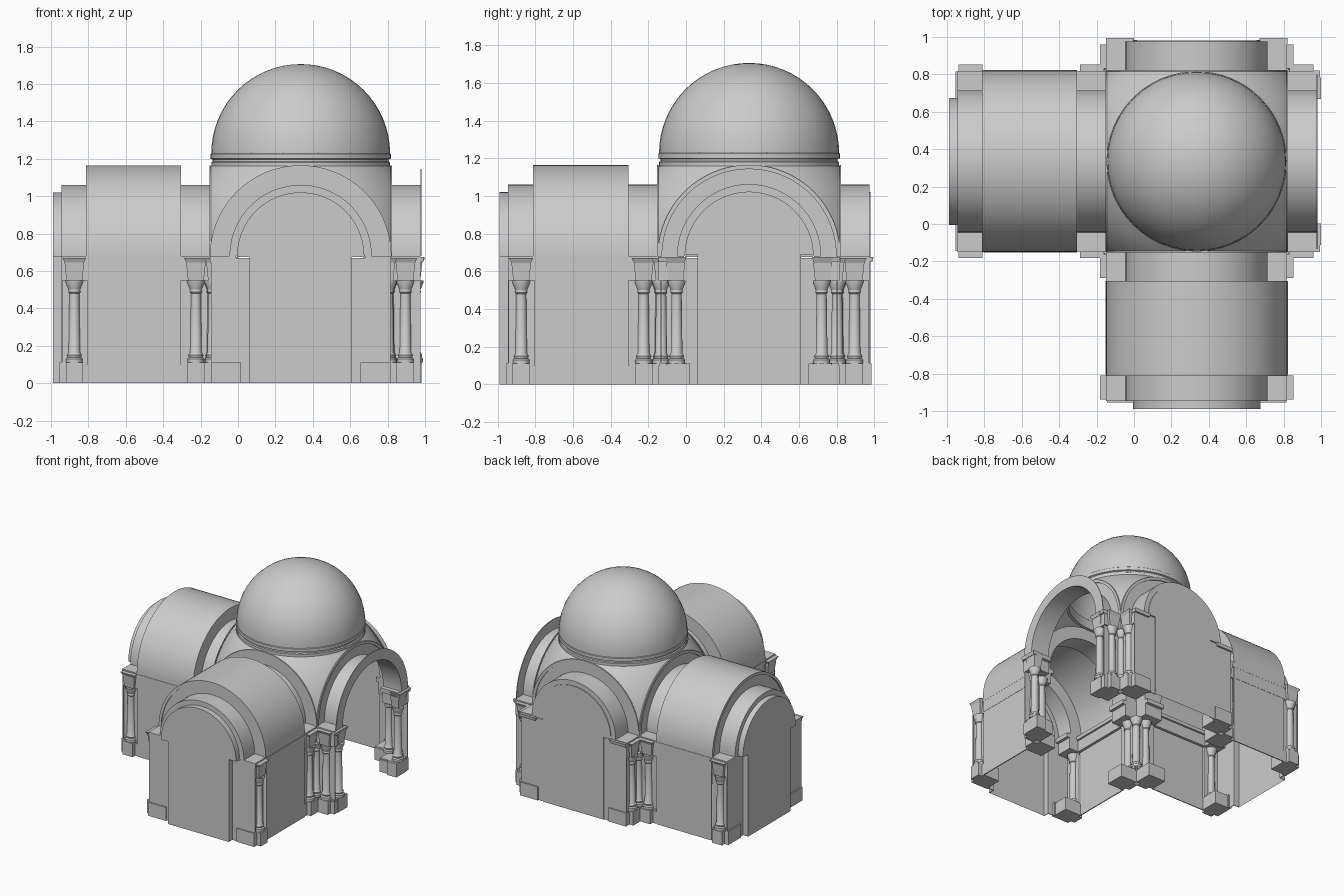
import bpy, bmesh, math
from mathutils import Matrix, Vector

cube = bpy.data.objects.get("Cube")
if cube:
    bpy.data.objects.remove(cube)

C = 0.335        # crossing centre in x and y
SPRING = 0.68    # springing height of all arches
R = 0.48         # half width of the crossing

stone = bpy.data.materials.new("grey_stone")
stone.use_nodes = True
stone.diffuse_color = (0.6, 0.6, 0.6, 1)
stone.node_tree.nodes["Principled BSDF"].inputs["Base Color"].default_value = (0.6, 0.6, 0.6, 1)


def finish(bm, name, turn=0, recalc=True):
    """Turn a bmesh into a shaded object around the crossing centre."""
    if recalc:
        bmesh.ops.recalc_face_normals(bm, faces=bm.faces)
    mesh = bpy.data.meshes.new(name)
    bm.to_mesh(mesh)
    bm.free()
    mesh.materials.append(stone)
    obj = bpy.data.objects.new(name, mesh)
    bpy.context.collection.objects.link(obj)
    obj.location = (C, C, 0)
    obj.rotation_euler.z = math.radians(turn)
    bpy.ops.object.select_all(action='DESELECT')
    obj.select_set(True)
    bpy.context.view_layer.objects.active = obj
    bpy.ops.object.shade_smooth_by_angle(angle=math.radians(30))
    return obj


def box(bm, u0, u1, v0, v1, z0, z1, flare=0.0):
    """A block on both sides of an arm; flare widens its top."""
    for side in (1, -1):
        verts = bmesh.ops.create_cube(bm, size=1)["verts"]
        for v in verts:
            f = flare if v.co.z > 0 else 0
            u = u1 + f if v.co.x > 0 else u0 - f
            w = v1 + f if v.co.y > 0 else v0 - f
            v.co = (u, w * side, z1 if v.co.z > 0 else z0)


def sweep(bm, profile, steps, total, place):
    """Join rings of profile points placed at successive angles."""
    rows = [[bm.verts.new(place(p, total * i / steps)) for p in profile]
            for i in range(steps + 1)]
    for a, b in zip(rows, rows[1:]):
        for i in range(len(profile) - 1):
            bm.faces.new((a[i], a[i + 1], b[i + 1], b[i]))
    bmesh.ops.remove_doubles(bm, verts=bm.verts, dist=1e-5)


def vault(name, profile, turn):
    bm = bmesh.new()
    sweep(bm, profile, 48, math.pi, lambda p, a: (
        p[0], p[1] * math.cos(a), SPRING + p[1] * math.sin(a)))
    return finish(bm, name, turn)


def arch_panel(name, u, radius, half, turn):
    """Flat end wall with a round top and narrower jambs."""
    bm = bmesh.new()
    pts = [(-half, 0), (half, 0), (half, SPRING)]
    pts += [(radius * math.cos(math.pi * i / 48), SPRING + radius * math.sin(math.pi * i / 48))
            for i in range(49)]
    pts.append((-half, SPRING))
    bm.faces.new([bm.verts.new((u, v, z)) for v, z in pts])
    finish(bm, name, turn, False)


COLUMN = [(0.045, 0.11), (0.045, 0.13), (0.036, 0.138), (0.04, 0.15), (0.031, 0.165),
          (0.027, 0.48), (0.033, 0.487), (0.031, 0.5), (0.047, 0.54), (0.047, 0.55)]


def columns(name, spots, turn):
    bm = bmesh.new()
    for u, v in spots:
        sweep(bm, COLUMN, 20, math.tau, lambda p, a: (
            u + p[0] * math.cos(a), v + p[0] * math.sin(a), p[1]))
    finish(bm, name, turn)


def arm(label, turn, long_arm, closed):
    piers = [(R, 0.64)] + ([(1.14, 1.28)] if long_arm else [])
    end = piers[-1][1]

    # Barrel vault with its stepped arches
    profile = [(R, R), (R, 0.38), (0.64, 0.38)]
    if long_arm:
        profile += [(0.64, 0.485), (1.14, 0.485), (1.14, 0.38), (1.28, 0.38),
                    (1.28, 0.34), (1.325, 0.34)]
    elif closed:
        profile += [(0.64, 0.34), (0.645, 0.34)]
    vault(label + "_vault", profile, turn)

    # Raised rims around the arches
    rims = [(R, 0.008)] + ([(1.14, 0.008)] if long_arm else [])
    for u, d in rims:
        vault(label + "_arch_rim", [(u, 0.485), (u + d, 0.485), (u + d, 0.462), (u, 0.462)], turn)
    if not closed:
        vault(label + "_end_arch", [(end, 0.38), (end, 0.465), (end + 0.006, 0.465),
                                    (end + 0.006, 0.38), (end, 0.38)], turn)

    # Side walls, plinths and entablature
    walls, plinth, cornice = bmesh.new(), bmesh.new(), bmesh.new()
    spots = [(0.47, 0.47)]
    for u0, u1 in piers:
        mid = (u0 + u1) / 2
        box(walls, u0, u1, 0.464, 0.47, 0.1, 0.56)
        box(plinth, u0, u1, 0.33, R, 0, 0.1)
        box(plinth, u0 + 0.004, u1 - 0.004, 0.335, R - 0.004, 0.1, 0.112)
        box(plinth, mid - 0.045, mid + 0.045, 0.45, 0.515, 0, 0.11)
        box(cornice, u0, u1, 0.37, R, 0.55, 0.645)
        box(cornice, u0, u1, 0.345, R + 0.004, 0.645, SPRING)
        box(cornice, mid - 0.042, mid + 0.042, 0.42, 0.495, 0.55, 0.645, 0.01)
        box(cornice, mid - 0.052, mid + 0.052, 0.42, 0.505, 0.645, 0.67, 0.012)
        spots += [(mid, 0.467), (mid, -0.467)]
    if long_arm:
        box(walls, 0.64, 1.14, 0.477, 0.485, 0, SPRING)
        box(cornice, 0.64, 1.14, 0.455, 0.487, 0.55, 0.645)
        box(cornice, 0.64, 1.14, 0.44, 0.488, 0.645, 0.675)
    if closed:
        # Jambs beside the end panel
        out = 1.325 if long_arm else 0.645
        box(walls, end - 0.006, end, 0.27, R, 0, 0.67)
        box(walls, end - 0.006, out, 0.27, 0.275, 0, SPRING)
        box(walls, end - 0.006, out, 0.27, 0.34, SPRING - 0.005, SPRING + 0.008)
        box(plinth, end - 0.02, end + 0.01, 0.32, R, 0, 0.11)
        arch_panel(label + "_end_panel", out, 0.34, 0.275, turn)
    else:
        # Column fronts on the open end
        box(plinth, 0.56, 0.645, 0.315, 0.44, 0, 0.11)
        box(cornice, 0.58, 0.64, 0.35, 0.43, 0.55, 0.645, 0.01)
        box(cornice, 0.58, 0.653, 0.345, 0.435, 0.645, 0.672, 0.012)
        spots += [(0.61, 0.385), (0.61, -0.385)]
    if not long_arm:
        box(cornice, end - 0.01, end + 0.015, 0.34, R, 0.648, 0.675, 0.005)
    finish(walls, label + "_walls", turn)
    finish(plinth, label + "_plinths", turn)
    finish(cornice, label + "_entablature", turn)
    columns(label + "_columns", spots, turn)


arm("right_arm", 180, True, True)
arm("front_arm", 270, True, True)
arm("left_arm", 0, False, False)
arm("back_arm", 90, False, True)

# Pendentives: a sphere trimmed by the sides of the crossing
bm = bmesh.new()
bmesh.ops.create_uvsphere(bm, u_segments=96, v_segments=64, radius=R * math.sqrt(2),
                          matrix=Matrix.Translation((0, 0, SPRING)))
cuts = [((R, 0, 0), (1, 0, 0)), ((-R, 0, 0), (-1, 0, 0)), ((0, R, 0), (0, 1, 0)),
        ((0, -R, 0), (0, -1, 0)), ((0, 0, SPRING), (0, 0, -1)), ((0, 0, SPRING + R), (0, 0, 1))]
for co, no in cuts:
    bmesh.ops.bisect_plane(bm, geom=bm.verts[:] + bm.edges[:] + bm.faces[:],
                           plane_co=Vector(co), plane_no=Vector(no), clear_outer=True)
finish(bm, "pendentives", 0, False)

# Moulded ring under the dome
bm = bmesh.new()
ring = [(0.455, 1.155), (0.478, 1.155), (0.478, 1.18), (0.47, 1.185), (0.47, 1.195),
        (0.482, 1.2), (0.482, 1.225), (0.474, 1.232), (0.455, 1.232), (0.455, 1.155)]
sweep(bm, ring, 64, math.tau, lambda p, a: (p[0] * math.cos(a), p[0] * math.sin(a), p[1]))
finish(bm, "dome_ring")

# Dome
bm = bmesh.new()
arc = [(0.478 * math.cos(math.pi * i / 32), 1.228 + 0.478 * math.sin(math.pi * i / 32))
       for i in range(16)] + [(0.0, 1.706)]
sweep(bm, arc, 48, math.tau, lambda p, a: (p[0] * math.cos(a), p[0] * math.sin(a), p[1]))
bmesh.ops.dissolve_degenerate(bm, edges=bm.edges, dist=1e-6)
finish(bm, "dome")
